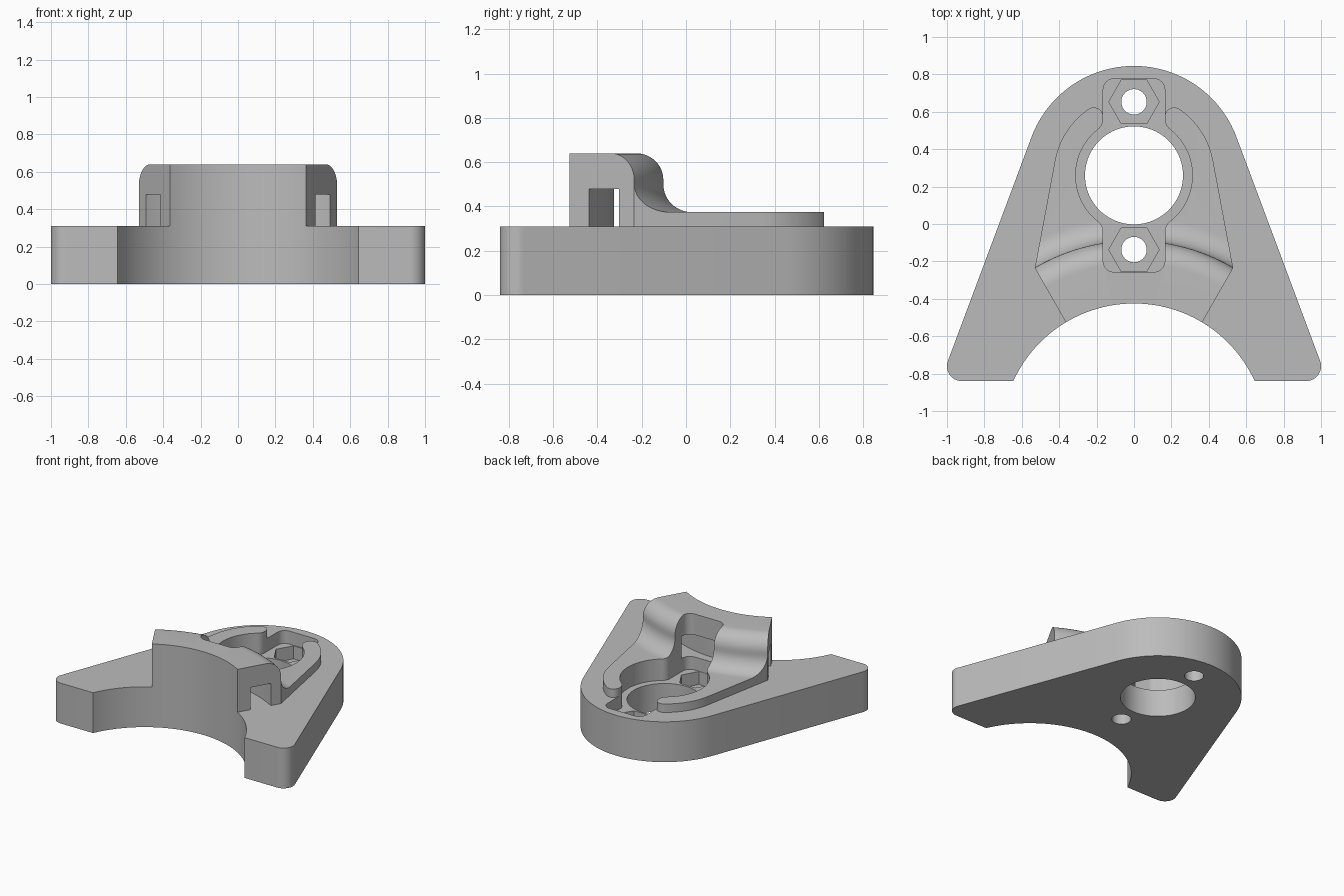
import bpy, bmesh
from math import sin, cos, pi, sqrt, atan2, acos, radians

if "Cube" in bpy.data.objects:
    bpy.data.objects.remove(bpy.data.objects["Cube"], do_unlink=True)

BORE_Y = 0.26        # centre of the main bore
ARC_Y = -1.134       # centre of the concave front and the curved hump
ARC_R = 0.709
PLATE_Z = 0.31

grey = bpy.data.materials.new("light_grey")
grey.use_nodes = True
grey.diffuse_color = (0.5, 0.5, 0.5, 1)
grey.node_tree.nodes["Principled BSDF"].inputs["Base Color"].default_value = (0.5, 0.5, 0.5, 1)


def arc(cx, cy, r, a0, a1, n=16):
    return [(cx + r * cos(a0 + (a1 - a0) * i / n),
             cy + r * sin(a0 + (a1 - a0) * i / n)) for i in range(n + 1)]


def mirrored(half):
    """Close a right-hand half outline with its mirror image."""
    return half + [(-x, y) for x, y in reversed(half) if abs(x) > 1e-5]


def make_object(name, bm):
    bmesh.ops.remove_doubles(bm, verts=bm.verts, dist=1e-5)
    bmesh.ops.recalc_face_normals(bm, faces=bm.faces)
    mesh = bpy.data.meshes.new(name)
    bm.to_mesh(mesh)
    bm.free()
    mesh.materials.append(grey)
    ob = bpy.data.objects.new(name, mesh)
    bpy.context.collection.objects.link(ob)
    return ob


def prism(name, outline, z0, z1):
    bm = bmesh.new()
    face = bm.faces.new([bm.verts.new((x, y, z0)) for x, y in outline])
    top = bmesh.ops.extrude_face_region(bm, geom=[face])
    verts = [v for v in top["geom"] if isinstance(v, bmesh.types.BMVert)]
    bmesh.ops.translate(bm, verts=verts, vec=(0, 0, z1 - z0))
    return make_object(name, bm)


def sweep(name, profile, half_angle, n=56):
    """Sweep an (r, z) profile around the front arc centre."""
    bm = bmesh.new()
    rings = []
    for i in range(n + 1):
        a = pi / 2 - half_angle + 2 * half_angle * i / n
        rings.append([bm.verts.new((r * cos(a), ARC_Y + r * sin(a), z)) for r, z in profile])
    k = len(profile)
    for p, q in zip(rings, rings[1:]):
        for j in range(k):
            bm.faces.new((p[j], p[(j + 1) % k], q[(j + 1) % k], q[j]))
    bm.faces.new(rings[0])
    bm.faces.new(rings[-1])
    return make_object(name, bm)


def boolean(target, other, operation):
    mod = target.modifiers.new("cut", 'BOOLEAN')
    mod.operation = operation
    mod.solver = 'EXACT'
    mod.object = other
    bpy.context.view_layer.objects.active = target
    bpy.ops.object.modifier_apply(modifier=mod.name)
    bpy.data.objects.remove(other, do_unlink=True)


def cylinder(name, y, r, z0, z1, n=64):
    return prism(name, arc(0, y, r, 0, 2 * pi, n)[:-1], z0, z1)


# Base plate: round back, straight flanks, rounded feet
foot_x, foot_y, foot_r, back_r = 0.92, -0.76, 0.08, 0.585
dx, dy = foot_x, foot_y - BORE_Y
flank = atan2(dy, dx) + acos((back_r - foot_r) / sqrt(dx * dx + dy * dy))
plate = prism("mount_body", mirrored(
    arc(0, BORE_Y, back_r, pi / 2, flank, 32)
    + arc(foot_x, foot_y, foot_r, flank, -pi / 2, 12)), 0, PLATE_Z)

# Raised rim and curved hump: swept profile trimmed to the rim outline
profile = [(0.55, 0.25), (0.55, 0.64)]
profile += arc(0.925, 0.52, 0.12, pi / 2, 0, 12)
profile += arc(1.17, 0.5, 0.125, pi, 1.5 * pi, 12)
profile += [(2.1, 0.375), (2.1, 0.25)]
hump = sweep("hump", profile, radians(48))

rim_r, tip_r, tip_x = 0.43, 0.05, 0.215
tip_dy = sqrt((rim_r - tip_r) ** 2 - tip_x ** 2)
tip_a = atan2(tip_dy, tip_x)
corner = (0.53, -0.235)
cx, cy = corner[0], corner[1] - BORE_Y
side = atan2(cy, cx) + acos(rim_r / sqrt(cx * cx + cy * cy))
rim_outline = mirrored(
    [(0.15, 0.4), (0.15, BORE_Y + tip_dy)]
    + arc(tip_x, BORE_Y + tip_dy, tip_r, pi, tip_a, 12)
    + arc(0, BORE_Y, rim_r, tip_a, side, 24)[1:]
    + [corner, (0.308, -0.625)])
boolean(hump, prism("rim_trim", rim_outline, 0.1, 0.9), 'INTERSECT')

# Curved strap tunnel through the hump
tunnel = [(0.81, 0.2), (0.81, 0.48), (0.965, 0.48), (0.965, 0.2)]
boolean(hump, sweep("strap_tunnel", tunnel, radians(47)), 'DIFFERENCE')
boolean(plate, hump, 'UNION')

# Concave front
boolean(plate, cylinder("front_arc", ARC_Y, ARC_R, -0.2, 1, 160), 'DIFFERENCE')

# Keyhole recess: bore clearance blended into two bolt slots
slot_x, slot_y, round_r, clear_r, blend = 0.165, 0.517, 0.06, 0.312, 0.07
bx = slot_x + blend
by = sqrt((clear_r + blend) ** 2 - bx ** 2)
blend_a = atan2(by, bx)
quarter = arc(slot_x - round_r, slot_y - round_r, round_r, pi / 2, 0, 8)
quarter += arc(bx, by, blend, pi, pi + blend_a, 8)
quarter += arc(0, 0, clear_r, blend_a, 0, 16)[1:]
half = quarter + [(x, -y) for x, y in reversed(quarter[:-1])]
recess = mirrored([(x, y + BORE_Y) for x, y in half])
boolean(plate, prism("keyhole_recess", recess, 0.21, 1), 'DIFFERENCE')

# Main bore, bolt holes and hexagonal nut pockets
boolean(plate, cylinder("main_bore", BORE_Y, 0.262, -0.2, 1, 96), 'DIFFERENCE')
for y in (0.653, -0.137):
    boolean(plate, cylinder("nut_pocket", y, 0.135, 0.11, 0.5, 6), 'DIFFERENCE')
    boolean(plate, cylinder("bolt_hole", y, 0.068, -0.2, 0.5, 40), 'DIFFERENCE')

# Shading
bpy.ops.object.select_all(action='DESELECT')
plate.select_set(True)
bpy.context.view_layer.objects.active = plate
bpy.ops.object.shade_smooth_by_angle(angle=radians(30))
